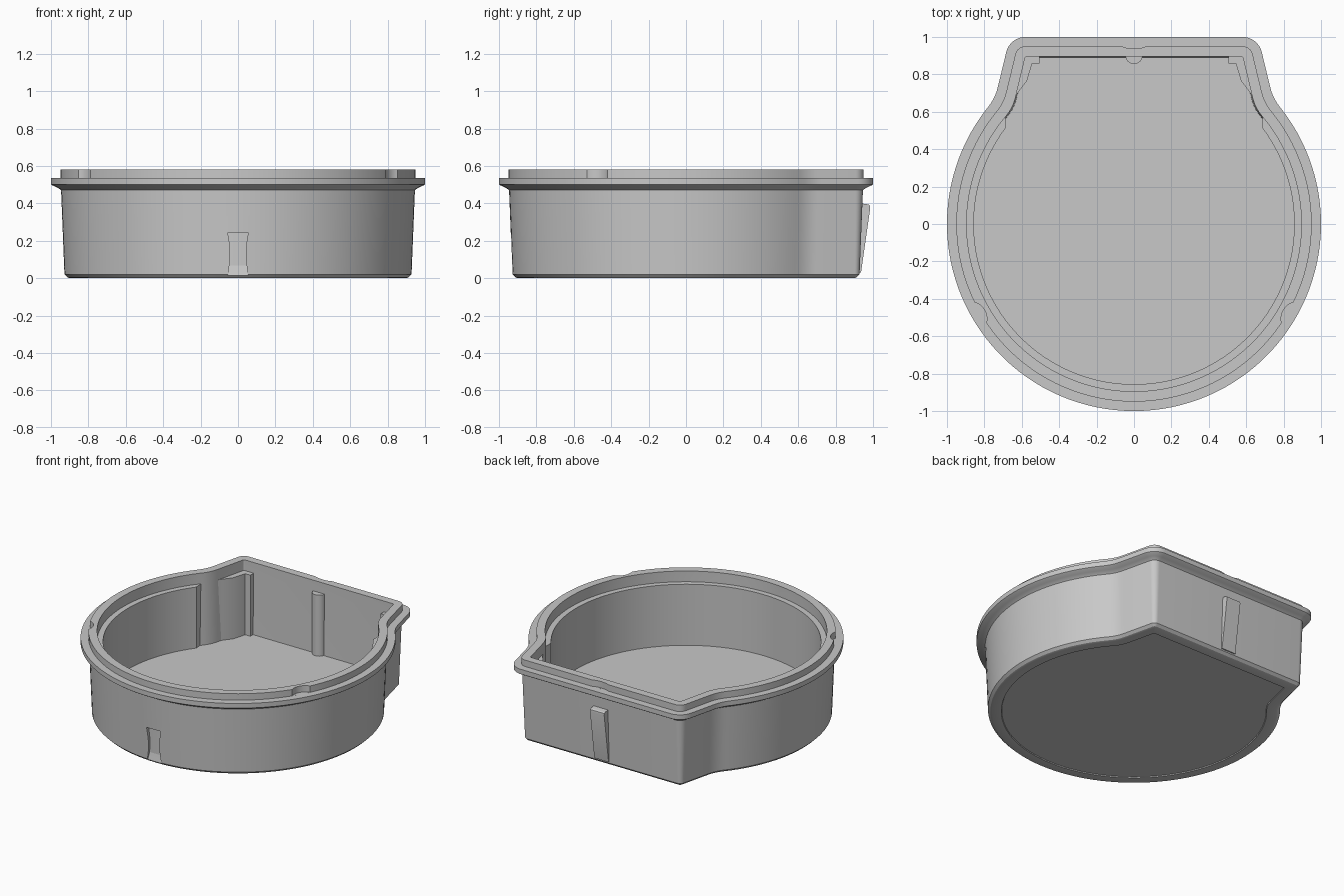
import bpy, bmesh
from math import sin, cos, acos, radians, pi, degrees
from mathutils import Vector

old = bpy.data.objects.get("Cube")
if old:
    bpy.data.objects.remove(old, do_unlink=True)

grey = bpy.data.materials.new("plain grey")
grey.use_nodes = True
COLOUR = (0.58, 0.58, 0.58, 1)
grey.diffuse_color = COLOUR
grey.node_tree.nodes["Principled BSDF"].inputs["Base Color"].default_value = COLOUR

TILT = 13.6                                   # lean of the rear side walls, degrees
NORMAL = Vector((cos(radians(TILT)), sin(radians(TILT))))
REACH = 0.88                                  # distance of those walls from the centre
FLOOR = 0.077                                 # height of the inside floor


def polar(r, deg):
    return Vector((r * cos(radians(deg)), r * sin(radians(deg))))


def outline(d):
    """Round bowl with a squared rear, offset inward by d."""
    meet = TILT + degrees(acos((REACH - d) / (1 - d)))
    corner = polar(1 - d, meet)
    start = polar(1 - d, meet - 4)
    end = corner + 0.06 * Vector((-NORMAL.y, NORMAL.x))
    pts = [polar(1 - d, -90 + (meet + 86) * i / 44) for i in range(44)]
    for i in range(7):                        # blend from bowl into side wall
        t = i / 6
        pts.append(start * (1 - t) ** 2 + corner * 2 * t * (1 - t) + end * t * t)
    r = max(0.105 - d, 0.01)                  # rounded rear corner
    y = 1 - d - r
    centre = Vector(((REACH - d - r - NORMAL.y * y) / NORMAL.x, y))
    pts += [centre + polar(r, TILT + (90 - TILT) * i / 8) for i in range(9)]
    return pts + [Vector((-p.x, p.y)) for p in reversed(pts[1:])]


def loft(name, rings):
    """Skin a stack of equal rings of 3D points and cap both ends."""
    bm = bmesh.new()
    rows = [[bm.verts.new(p) for p in ring] for ring in rings]
    n = len(rows[0])
    for a, b in zip(rows, rows[1:]):
        for i in range(n):
            j = (i + 1) % n
            bm.faces.new((a[i], a[j], b[j], b[i]))
    bm.faces.new(rows[0][::-1])
    bm.faces.new(rows[-1])
    bmesh.ops.recalc_face_normals(bm, faces=bm.faces)
    mesh = bpy.data.meshes.new(name)
    bm.to_mesh(mesh)
    bm.free()
    mesh.materials.append(grey)
    obj = bpy.data.objects.new(name, mesh)
    bpy.context.collection.objects.link(obj)
    return obj


def prism(name, pts, z0, z1):
    return loft(name, [[(p[0], p[1], z) for p in pts] for z in (z0, z1)])


def activate(obj):
    bpy.ops.object.select_all(action='DESELECT')
    obj.select_set(True)
    bpy.context.view_layer.objects.active = obj


def cut(target, cutter):
    cutter.hide_render = True
    mod = target.modifiers.new("cut", 'BOOLEAN')
    mod.operation = 'DIFFERENCE'
    mod.solver = 'EXACT'
    mod.object = cutter
    activate(target)
    bpy.ops.object.modifier_apply(modifier=mod.name)
    bpy.data.objects.remove(cutter, do_unlink=True)


# Shell: underside recess, tapered wall, flange, lip and inside, as (inset, height)
profile = [(0.16, 0.006), (0.157, 0), (0.1, 0), (0.088, 0.004), (0.072, 0.02),
           (0.054, 0.47), (0.047, 0.476), (0.03, 0.486), (0.006, 0.497), (0, 0.502),
           (0, 0.535), (0.05, 0.535), (0.05, 0.58), (0.105, 0.58), (0.105, 0.505),
           (0.112, FLOOR)]
shell = loft("bowl_shell", [[(p.x, p.y, z) for p in outline(d)] for d, z in profile])

# Three shallow scallops in the outside of the lip: angle, radius, deepest point
for angle, r, deep in ((90, 0.18, 0.937), (210, 0.09, 0.922), (330, 0.09, 0.922)):
    c = polar(deep + r, angle)
    ring = [c + polar(r, 360 * i / 48) for i in range(48)]
    cut(shell, prism("scallop_cutter", ring, 0.5352, 0.7))

# Scooped thumb notch low on the front, deepest under its flat top
rings = []
for i in range(17):
    t = i / 16
    w = 0.055 - 0.013 * sin(pi * t)
    y = -0.922 - 0.01 * t + 0.04 * sin(pi / 2 * t)
    z = 0.015 + 0.23 * t
    rings.append([(-w, -1.1, z), (w, -1.1, z), (w, y, z), (-w, y, z)])
cut(shell, loft("notch_cutter", rings))

# Inner liner around the round part, ending in flat upright faces at the rear
inner = [polar(0.857, -217 + 254 * i / 96) for i in range(97)]
outer = [polar(0.915, -221 + 262 * i / 96) for i in range(97)]
liner = prism("inner_liner", inner + outer[::-1], FLOOR - 0.01, 0.505)

# Stepped pads inside the rear corners
pad = [(0.505, 0.915), (0.505, 0.858), (0.545, 0.858), (0.572, 0.765),
       (0.615, 0.71), (0.638, 0.672), (0.66, 0.672), (0.595, 0.9), (0.585, 0.915)]
parts = [shell, liner]
for side, label in ((1, "left"), (-1, "right")):
    parts.append(prism(label + "_corner_pad", [(side * x, y) for x, y in pad],
                       FLOOR - 0.01, 0.505))

# Half-round rib on the inside of the rear wall
rib = [Vector((0, 0.9)) + polar(0.045, 180 + 180 * i / 16) for i in range(17)]
parts.append(prism("rear_rib", rib, FLOOR - 0.01, 0.505))

# Wedge-shaped hook on the outside of the rear wall
side_profile = [(0.92, 0.03), (0.936, 0.03), (0.985, 0.375), (0.983, 0.388),
                (0.975, 0.394), (0.92, 0.402)]
parts.append(loft("rear_hook", [[(x, y, z) for y, z in side_profile] for x in (-0.055, 0.055)]))

for obj in parts:
    activate(obj)
    bpy.ops.object.shade_smooth_by_angle(angle=radians(25))
